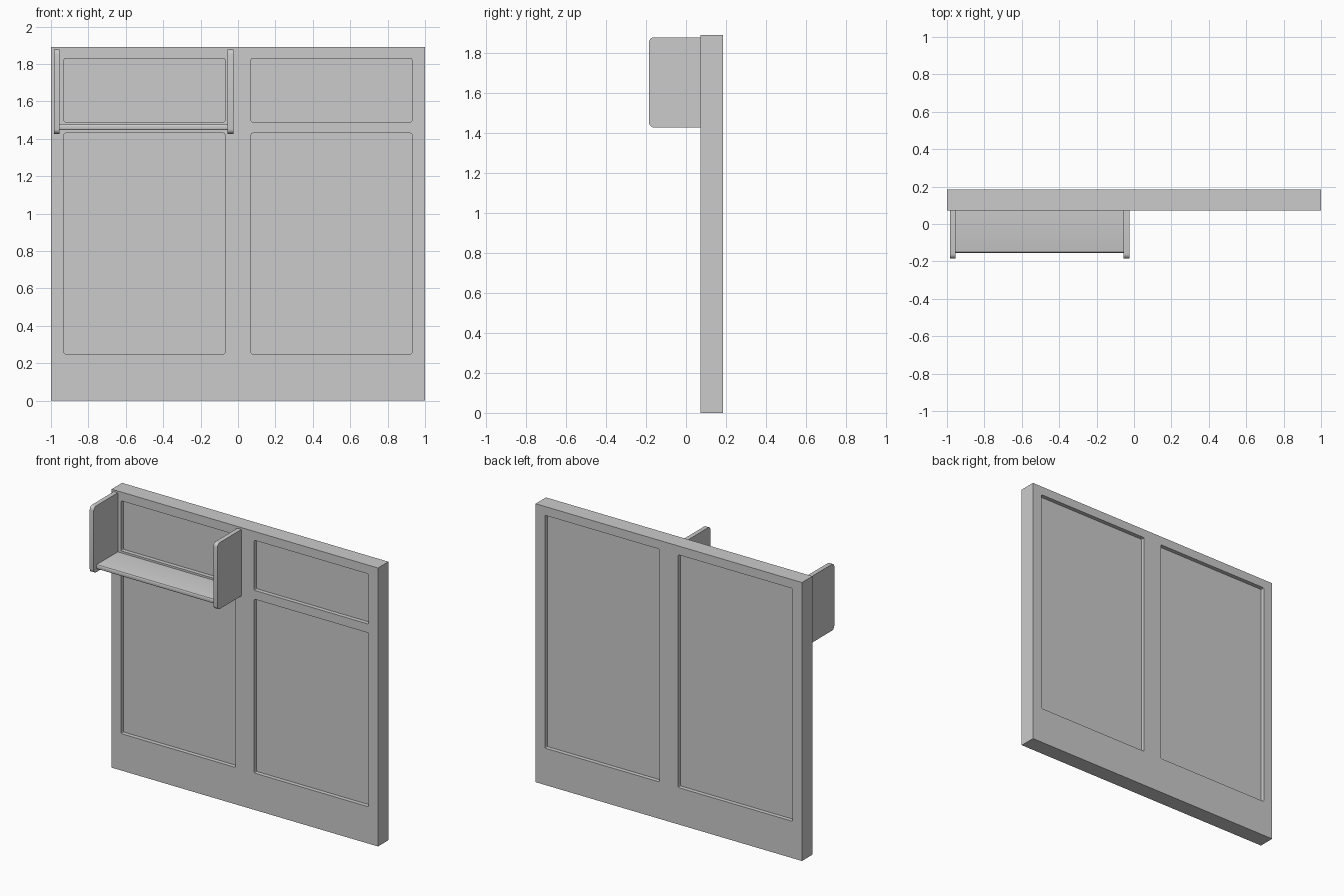
import bpy, bmesh
from mathutils import Matrix, Vector

if "Cube" in bpy.data.objects:
    bpy.data.objects.remove(bpy.data.objects["Cube"])


def box(name, lo, hi, axis=None, pick=None, r=0.0, seg=4):
    """Box between two corners; edges along `axis` that pass `pick` are rounded."""
    lo, hi = Vector(lo), Vector(hi)
    bm = bmesh.new()
    bmesh.ops.create_cube(bm, size=1, matrix=Matrix.Translation((lo + hi) / 2)
                          @ Matrix.Diagonal((*(hi - lo), 1)))
    if axis is not None:
        edges = []
        for e in bm.edges:
            d = e.verts[1].co - e.verts[0].co
            mid = (e.verts[0].co + e.verts[1].co) / 2
            if abs(d.normalized()[axis]) > 0.99 and (pick is None or pick(mid)):
                edges.append(e)
        bmesh.ops.bevel(bm, geom=edges, offset=r, segments=seg, profile=0.5,
                        affect='EDGES')
    bmesh.ops.recalc_face_normals(bm, faces=bm.faces)
    mesh = bpy.data.meshes.new(name)
    bm.to_mesh(mesh)
    bm.free()
    ob = bpy.data.objects.new(name, mesh)
    bpy.context.collection.objects.link(ob)
    return ob


FRONT, BACK, DEPTH = 0.073, 0.185, 0.028

# wall slab
wall = box("wall_panel", (-1, FRONT, 0), (1, BACK, 1.89))

# recessed fields: two heights on the front, one tall field on the back
fields = [(FRONT - 0.1, FRONT + DEPTH, 0.25, 1.43),
          (FRONT - 0.1, FRONT + DEPTH, 1.49, 1.83),
          (BACK - DEPTH, BACK + 0.1, 0.25, 1.83)]
cutters = []
for x0, x1 in ((-0.93, -0.07), (0.07, 0.93)):
    for y0, y1, z0, z1 in fields:
        c = box("recess_cutter", (x0, y0, z0), (x1, y1, z1), axis=1, r=0.008, seg=2)
        c.hide_render = True
        cutters.append(c)
        m = wall.modifiers.new("recess", 'BOOLEAN')
        m.operation, m.solver, m.object = 'DIFFERENCE', 'EXACT', c

# bake the recesses and drop the cutters
bpy.context.view_layer.objects.active = wall
wall.select_set(True)
for m in list(wall.modifiers):
    bpy.ops.object.modifier_apply(modifier=m.name)
for c in cutters:
    bpy.data.objects.remove(c, do_unlink=True)

# shelf side plates with rounded front corners
sides = []
for name, x in (("shelf_side_left", -0.984), ("shelf_side_right", -0.055)):
    sides.append(box(name, (x, -0.185, 1.427), (x + 0.03, FRONT, 1.878),
                     axis=0, pick=lambda p: p.y < 0, r=0.025, seg=5))

# shelf board with softened front edge
board = box("shelf_board", (-0.954, -0.155, 1.447), (-0.055, FRONT, 1.477),
            axis=0, pick=lambda p: p.y < 0, r=0.008, seg=3)

for ob in sides + [board]:
    bpy.ops.object.select_all(action='DESELECT')
    ob.select_set(True)
    bpy.context.view_layer.objects.active = ob
    bpy.ops.object.shade_smooth_by_angle()
